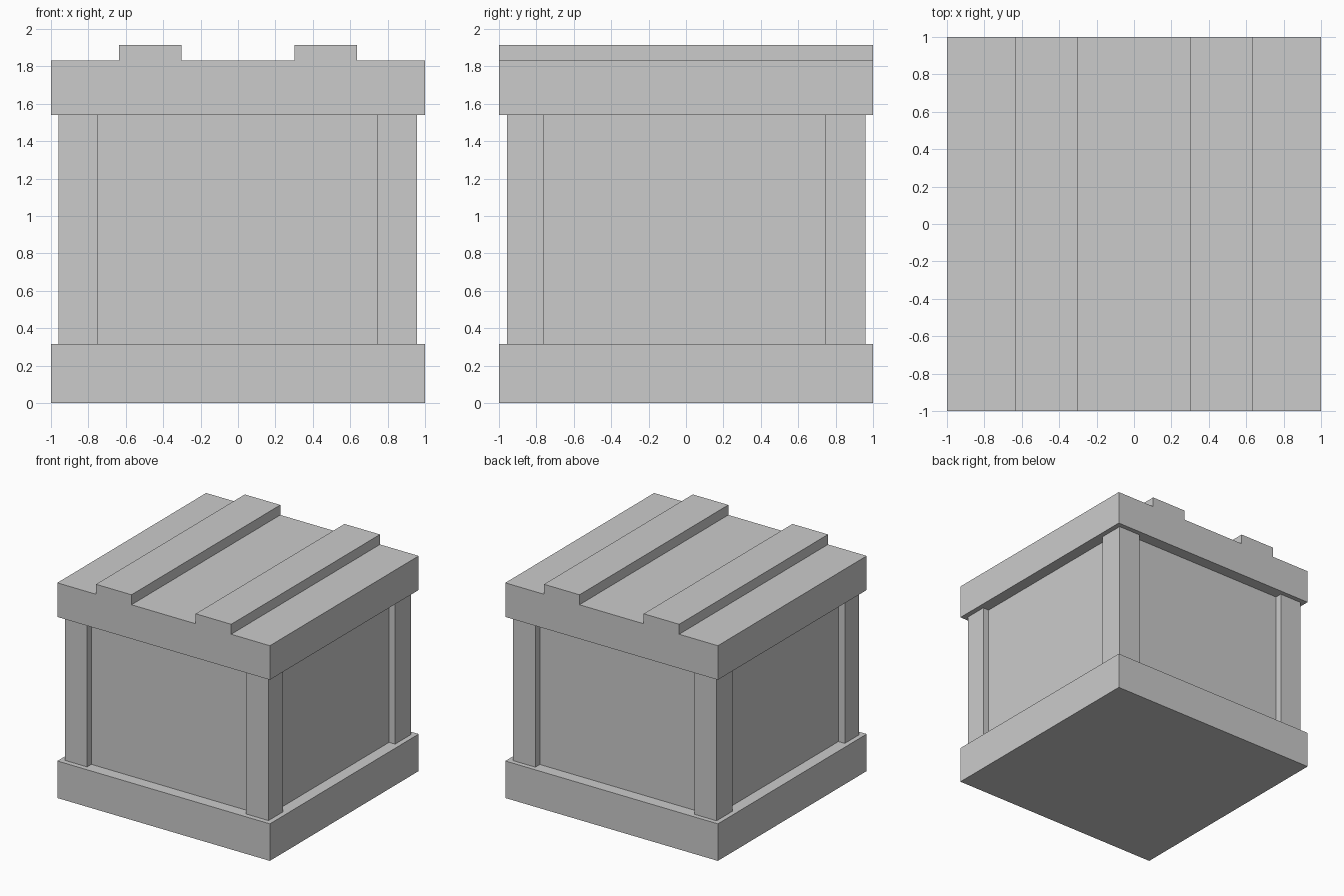
import bpy

if "Cube" in bpy.data.objects:
    bpy.data.objects.remove(bpy.data.objects["Cube"])


def box(name, x, y, z):
    """Axis-aligned box from (min, max) ranges."""
    bpy.ops.mesh.primitive_cube_add(
        size=1, location=[(a + b) / 2 for a, b in (x, y, z)])
    ob = bpy.context.object
    ob.name = name
    ob.scale = [b - a for a, b in (x, y, z)]
    bpy.ops.object.transform_apply(location=False, rotation=False, scale=True)
    return ob


BASE_TOP, LID_BOTTOM, LID_TOP, SLAT_TOP = 0.315, 1.54, 1.83, 1.915

# Base and lid bands
box("crate_base", (-1, 1), (-1, 1), (0, BASE_TOP))
box("crate_lid", (-1, 1), (-1, 1), (LID_BOTTOM, LID_TOP))

# Recessed side panels
box("crate_body", (-0.9, 0.9), (-0.9, 0.9), (BASE_TOP, LID_BOTTOM))

# Corner posts
for x_side, x in (("left", (-0.96, -0.75)), ("right", (0.745, 0.957))):
    for y_side, y in (("front", (-0.957, -0.763)), ("back", (0.745, 0.96))):
        box(f"{y_side}_{x_side}_post", x, y, (BASE_TOP, LID_BOTTOM))

# Raised slats across the lid
for side, s in (("left", -1), ("right", 1)):
    x = sorted((s * 0.302, s * 0.636))
    box(f"{side}_lid_slat", x, (-1, 1), (LID_TOP, SLAT_TOP))
